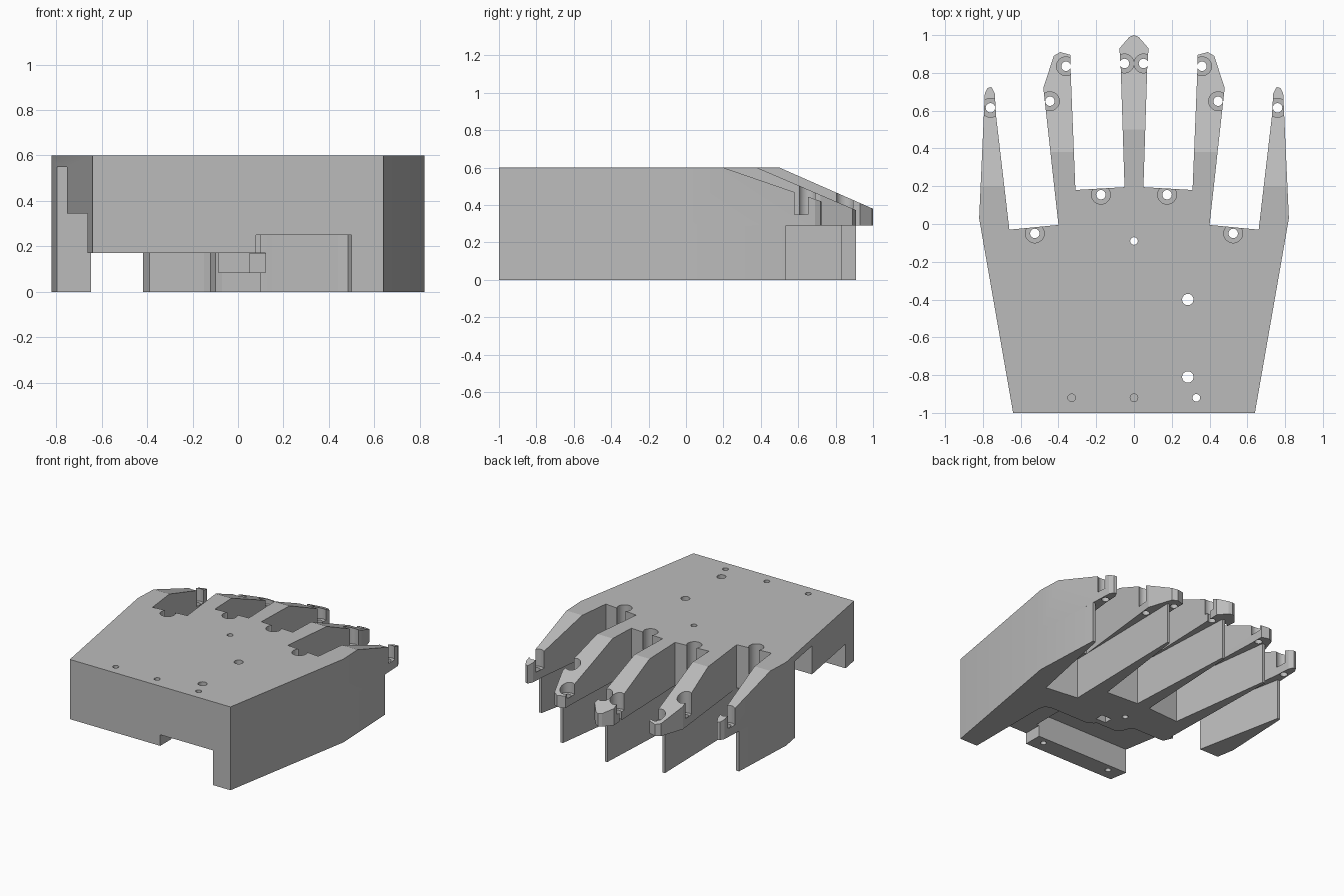
import bpy, bmesh

cube = bpy.data.objects.get("Cube")
if cube:
    bpy.data.objects.remove(cube, do_unlink=True)

grey = bpy.data.materials.new("plain_grey")
grey.use_nodes = True
colour = (0.5, 0.5, 0.5, 1)
grey.diffuse_color = colour
grey.node_tree.nodes["Principled BSDF"].inputs["Base Color"].default_value = colour


def prism(name, points, low, high, axis="z"):
    """Extrude an outline along z, or a (y, z) outline along x."""
    bm = bmesh.new()
    place = (lambda a, b, h: (a, b, h)) if axis == "z" else (lambda a, b, h: (h, a, b))
    base = [bm.verts.new(place(a, b, low)) for a, b in points]
    top = [bm.verts.new(place(a, b, high)) for a, b in points]
    bm.faces.new(base)
    bm.faces.new(top)
    for i in range(len(base)):
        j = (i + 1) % len(base)
        bm.faces.new((base[i], base[j], top[j], top[i]))
    bmesh.ops.recalc_face_normals(bm, faces=bm.faces)
    mesh = bpy.data.meshes.new(name)
    bm.to_mesh(mesh)
    bm.free()
    mesh.materials.append(grey)
    obj = bpy.data.objects.new(name, mesh)
    bpy.context.collection.objects.link(obj)
    return obj


def box(name, x0, x1, y0, y1, z0, z1):
    return prism(name, [(x0, y0), (x1, y0), (x1, y1), (x0, y1)], z0, z1)


def rod(name, x, y, radius, z0, z1):
    bpy.ops.mesh.primitive_cylinder_add(vertices=32, radius=radius, depth=z1 - z0,
                                        location=(x, y, (z0 + z1) / 2))
    obj = bpy.context.object
    obj.name = name
    obj.data.materials.append(grey)
    return obj


def combine(body, tool, operation="DIFFERENCE"):
    tool.hide_render = True
    mod = body.modifiers.new("join", "BOOLEAN")
    mod.operation = operation
    mod.solver = "EXACT"
    mod.object = tool
    bpy.context.view_layer.objects.active = body
    bpy.ops.object.modifier_apply(modifier=mod.name)
    bpy.data.objects.remove(tool, do_unlink=True)


def mirrored(half):
    """Close a right-half outline; points on the middle are not doubled."""
    return half + [(-x, y) for x, y in reversed(half) if x > 0]


# Upper plate: palm and five full-width fingers
palm = [(0.64, -1), (0.82, 0.03)]
upper = palm + [
    (0.79, 0.69), (0.775, 0.72), (0.755, 0.725), (0.737, 0.69), (0.73, 0.57),
    (0.66, -0.03), (0.40, -0.005),
    (0.48, 0.72), (0.425, 0.89), (0.39, 0.91), (0.335, 0.895), (0.335, 0.80),
    (0.31, 0.18), (0.05, 0.195),
    (0.07, 0.82), (0.077, 0.93), (0.025, 0.99), (0, 1)]
hand = prism("hand_plate", mirrored(upper), 0.29, 0.6)

# Lower half: blades narrow to thin ends, finger gaps reach further back
lower = palm + [
    (0.797, 0.535), (0.775, 0.535), (0.64, -0.13), (0.398, -0.1),
    (0.416, 0.835), (0.396, 0.835), (0.295, 0.08), (0.05, 0.095), (0.01, 0.91)]
combine(hand, prism("lower_blades", mirrored(lower), 0, 0.29), "UNION")

# Sloping finger tops: inner x, outer x, start of slope, steepness
for inner, outer, start, slope in ((0.6, 0.95, 0.2, 0.345), (0.25, 0.55, 0.38, 0.43),
                                   (-0.2, 0.2, 0.5, 0.44)):
    wedge = [(start - 0.1, 0.6 + 0.1 * slope), (1.2, 0.6 - (1.2 - start) * slope),
             (1.2, 0.9), (start - 0.1, 0.9)]
    sides = ((inner, outer),) if inner < 0 else ((inner, outer), (-outer, -inner))
    for a, b in sides:
        combine(hand, prism("slope_cutter", wedge, a, b, "x"))

# Underside cavity, open on one side and into one finger gap
cavity = [(0.1, -0.87), (0.1, -0.27), (-0.07, -0.27), (-0.1, -0.25), (-0.12, -0.19),
          (-0.15, -0.17), (-0.39, -0.17), (-0.42, -0.1), (-0.95, -0.1), (-0.95, -0.87)]
combine(hand, prism("cavity_cutter", cavity, -0.1, 0.345))

# Pocket with rounded inner corners
pocket = [(0.08, -1.1), (0.5, -1.1), (0.5, -0.37), (0.485, -0.325), (0.44, -0.31),
          (0.15, -0.31), (0.11, -0.29), (0.08, -0.28)]
combine(hand, prism("pocket_cutter", pocket, -0.1, 0.25))

# Square cuts: front bar, side notch, tunnel and sole slot
for name, size in (("bar_cutter", (-0.95, 0.081, -1.1, -0.86, -0.1, 0.17)),
                   ("notch_cutter", (-0.95, -0.61, -0.36, -0.101, -0.1, 0.55)),
                   ("tunnel_cutter", (-0.085, 0.12, -0.35, -0.18, 0.085, 0.17)),
                   ("slot_cutter", (0.05, 0.13, -0.23, -0.17, -0.1, 0.169))):
    combine(hand, box(name, *size))

# Eyelets on fingertips and between fingers
eyelets = ((0.76, 0.615), (0.36, 0.835), (0.445, 0.65),
           (0.05, 0.85), (0.525, -0.05), (0.175, 0.155))
spots = [(s * x, y) for x, y in eyelets for s in (1, -1)]
for x, y in spots:
    combine(hand, rod("seat_cutter", x, y, 0.05, 0.35, 0.8))
for x, y in spots:
    combine(hand, rod("eyelet_cutter", x, y, 0.025, 0.2, 0.7))

# Mounting holes: x, y, radius, bottom, top
for x, y, radius, bottom, top in ((0, -0.09, 0.02, -0.1, 0.7), (0.285, -0.4, 0.03, -0.1, 0.7),
                                  (0.285, -0.81, 0.03, -0.1, 0.7),
                                  (0.33, -0.92, 0.02, -0.1, 0.7),
                                  (0, -0.92, 0.02, 0.4, 0.7), (-0.33, -0.92, 0.02, 0.4, 0.7),
                                  (0, -0.92, 0.02, -0.1, 0.3), (-0.55, -0.92, 0.02, -0.1, 0.3)):
    combine(hand, rod("hole_cutter", x, y, radius, bottom, top))

# Crisp edges, smooth round holes
bpy.ops.object.select_all(action="DESELECT")
hand.select_set(True)
bpy.context.view_layer.objects.active = hand
bpy.ops.object.shade_smooth_by_angle(angle=0.3)
